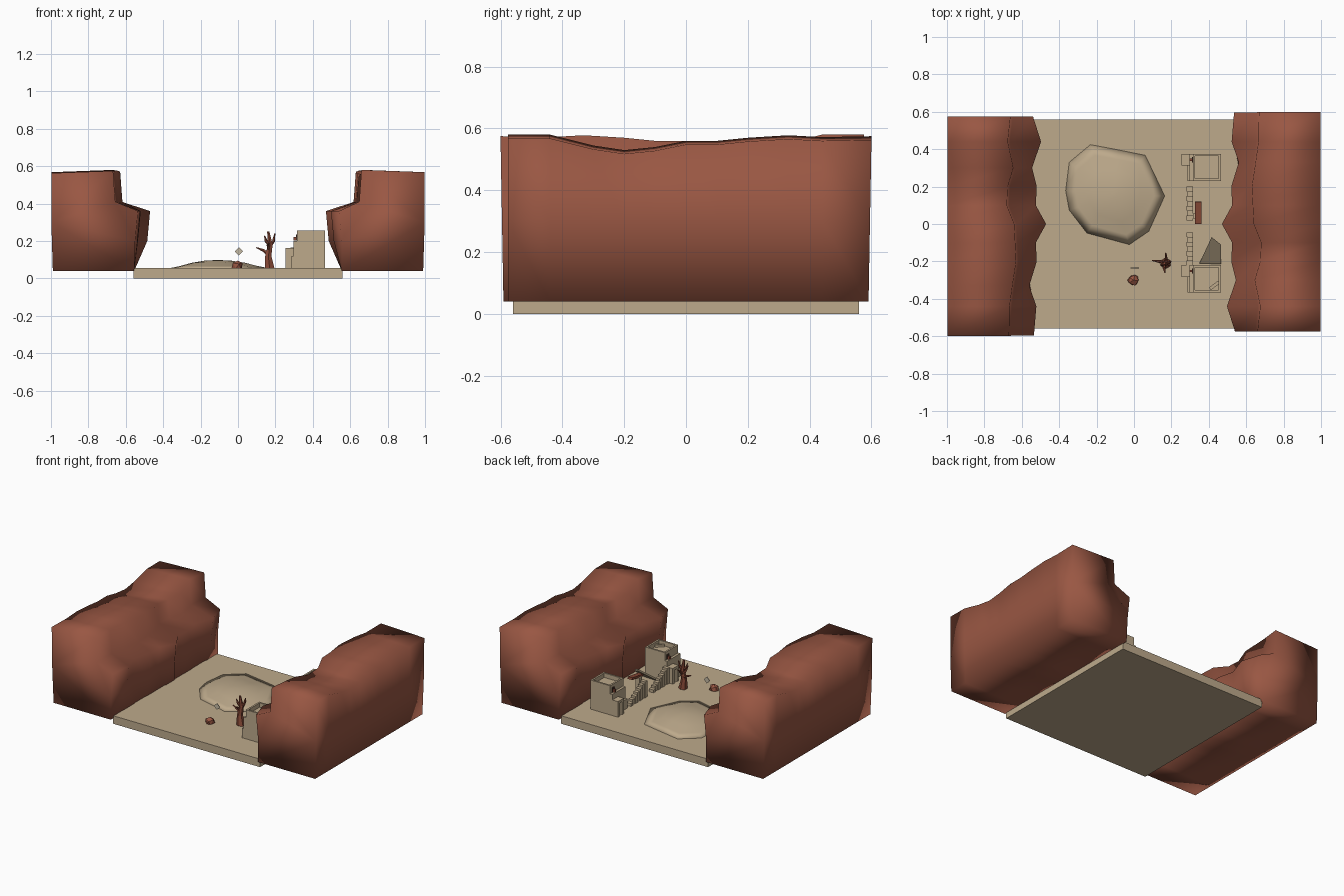
import bpy, bmesh, math, random
from mathutils import Vector, Matrix

random.seed(4)


def mat(name, col):
    m = bpy.data.materials.new(name)
    m.diffuse_color = (*col, 1)
    return m


SAND = mat("sand", (0.51, 0.40, 0.26))
ROCK = mat("red_rock", (0.32, 0.095, 0.056))
WOOD = mat("dead_wood", (0.25, 0.068, 0.038))
PALE = mat("pale_stone", (0.56, 0.49, 0.37))
DARK = mat("dark_opening", (0.06, 0.03, 0.02))


def finish(name, bm, material, smooth=False):
    bmesh.ops.recalc_face_normals(bm, faces=bm.faces)
    me = bpy.data.meshes.new(name)
    bm.to_mesh(me)
    bm.free()
    for p in me.polygons:
        p.use_smooth = smooth
    me.materials.append(material)
    ob = bpy.data.objects.new(name, me)
    bpy.context.collection.objects.link(ob)
    return ob


def add_box(bm, x0, x1, y0, y1, z0, z1, rot=None):
    c = Vector(((x0 + x1) / 2, (y0 + y1) / 2, (z0 + z1) / 2))
    m = Matrix.Translation(c) @ (rot or Matrix()) @ Matrix.Diagonal((x1 - x0, y1 - y0, z1 - z0, 1))
    bmesh.ops.create_cube(bm, size=1, matrix=m)


def boxes(name, material, *specs):
    bm = bmesh.new()
    for s in specs:
        add_box(bm, *s)
    return finish(name, bm, material)


def loft(bm, rings):
    loops = [[bm.verts.new(p) for p in r] for r in rings]
    n = len(loops[0])
    for a, b in zip(loops, loops[1:]):
        for i in range(n):
            j = (i + 1) % n
            bm.faces.new((a[i], a[j], b[j], b[i]))
    bm.faces.new(loops[0])
    bm.faces.new(loops[-1])


# ground slab
boxes("ground_slab", SAND, (-0.56, 0.56, -0.56, 0.56, 0, 0.055))

# canyon cliffs: stations of (y, ledge x, upper step x, top z), second one is turned 180 degrees
STATIONS = [(-0.595, -0.535, -0.668, 0.575), (-0.44, -0.522, -0.665, 0.572), (-0.33, -0.56, -0.65, 0.578),
            (-0.2, -0.52, -0.63, 0.57), (-0.1, -0.525, -0.635, 0.56), (0, -0.47, -0.64, 0.56),
            (0.1, -0.525, -0.68, 0.54), (0.2, -0.52, -0.675, 0.53), (0.3, -0.545, -0.645, 0.545),
            (0.44, -0.497, -0.675, 0.58), (0.575, -0.54, -0.66, 0.58)]
for side, s in (("left", 1), ("right", -1)):
    bm = bmesh.new()
    rings = []
    for y, xl, xs, zt in STATIONS:
        prof = [(-0.99, 0.04), (-0.998, 0.3), (-0.998, zt - 0.012), (xs, zt), (xs + 0.012, 0.41),
                (xl, 0.36), (xl - 0.015, 0.2), (-0.555, 0.04)]
        tilt = 0.015 if y < -0.5 else 0.0
        rings.append([(s * x, s * (y - tilt * (z - 0.04) * 1.2 + tilt * 0.3), z) for x, z in prof])
    loft(bm, rings)
    finish(side + "_cliff", bm, ROCK, True)

# dune: irregular outline scaled up to a soft peak
OUTLINE = [(-0.38, 0.18), (-0.36, 0.34), (-0.24, 0.44), (-0.08, 0.41), (0.07, 0.38), (0.18, 0.15),
           (0.09, -0.05), (-0.02, -0.125), (-0.26, -0.06), (-0.36, 0.07)]
bm = bmesh.new()
loft(bm, [[(-0.11 + (x + 0.11) * k, 0.15 + (y - 0.15) * k, 0.052 + 0.046 * h) for x, y in OUTLINE]
          for k, h in ((1, 0), (0.75, 0.3), (0.5, 0.7), (0.25, 0.94), (0.04, 1))])
finish("sand_dune", bm, SAND, True)

# two identical ruined towers, open at the top, with a doorway buttress
for name, oy in (("back", 0.0), ("front", -0.595)):
    x0, x1, y0, y1, zt, t = 0.315, 0.465, 0.23 + oy, 0.375 + oy, 0.255, 0.012
    boxes(name + "_tower", SAND,
          (x0, x1, y0, y1, 0.05, 0.225),
          (x0, x0 + t, y0, y1, 0.22, zt), (x1 - t, x1, y0, y1, 0.22, zt),
          (x0, x1, y0, y0 + t, 0.22, zt), (x0, x1, y1 - t, y1, 0.22, zt))
    boxes(name + "_tower_buttress", SAND,
          (0.255, 0.317, 0.352 + oy, 0.375 + oy, 0.05, 0.15),
          (0.255, 0.317, 0.312 + oy, 0.33 + oy, 0.05, 0.15),
          (0.255, 0.317, 0.312 + oy, 0.375 + oy, 0.145, 0.162),
          (0.285, 0.317, 0.23 + oy, 0.315 + oy, 0.05, 0.12),
          (0.298, 0.317, 0.23 + oy, 0.375 + oy, 0.05, 0.2))
    boxes(name + "_tower_window", DARK, (0.311, 0.3145, 0.33 + oy, 0.357 + oy, 0.203, 0.235))
    boxes(name + "_tower_beam", WOOD, (0.296, 0.33, 0.338 + oy, 0.35 + oy, 0.203, 0.222))

# stepped broken walls between the towers, rising towards the front
for name, ya, yb in (("back", 0.2, 0.02), ("front", -0.045, -0.22)):
    n = 7
    d = (ya - yb) / n
    bm = bmesh.new()
    for i in range(n):
        w = 0.005 * (i % 2)
        add_box(bm, 0.28 + w, 0.315, ya - (i + 1) * d, ya - i * d, 0.05, 0.075 + 0.015 * i)
    finish(name + "_stepped_wall", bm, SAND)

# fallen plank, fallen masonry
boxes("fallen_plank", WOOD, (0.325, 0.36, 0.0, 0.12, 0.185, 0.2, Matrix.Rotation(0.15, 4, 'X')))
boxes("plank_support", SAND, (0.315, 0.345, 0.03, 0.055, 0.05, 0.185))
boxes("tower_rubble", SAND, (0.4, 0.46, -0.337, -0.32, 0.225, 0.24, Matrix.Rotation(0.66, 4, 'Z')))
bm = bmesh.new()
loft(bm, [[(0.35, -0.21, 0.05 + d), (0.465, -0.215, 0.05 + d), (0.465, -0.11, 0.13 + d), (0.415, -0.07, 0.16 + d)]
          for d in (0, 0.015)])
finish("fallen_wall_slab", bm, SAND)

# dead tree: tapered limbs along short paths
LIMBS = [([(0.17, -0.21, 0.05), (0.162, -0.21, 0.12), (0.172, -0.208, 0.18), (0.162, -0.21, 0.25)],
          (0.03, 0.019, 0.015, 0.007)),
         ([(0.163, -0.21, 0.13), (0.135, -0.2, 0.15), (0.098, -0.195, 0.165)], (0.011, 0.008, 0.003)),
         ([(0.17, -0.209, 0.18), (0.15, -0.215, 0.2), (0.142, -0.22, 0.228)], (0.01, 0.008, 0.003)),
         ([(0.17, -0.209, 0.175), (0.19, -0.205, 0.2), (0.197, -0.2, 0.24)], (0.011, 0.008, 0.003)),
         ([(0.167, -0.21, 0.15), (0.172, -0.18, 0.18), (0.17, -0.155, 0.2)], (0.01, 0.007, 0.003)),
         ([(0.167, -0.21, 0.15), (0.16, -0.235, 0.18), (0.165, -0.26, 0.19)], (0.01, 0.007, 0.003))]
bm = bmesh.new()
for path, radii in LIMBS:
    pts = [Vector(p) for p in path]
    q = (pts[-1] - pts[0]).to_track_quat('Z', 'Y')
    loft(bm, [[p + q @ Vector((r * math.cos(a * math.pi / 3), r * math.sin(a * math.pi / 3), 0)) for a in range(6)]
              for p, r in zip(pts, radii)])
finish("dead_tree", bm, WOOD)

# boulder
bm = bmesh.new()
bmesh.ops.create_icosphere(bm, subdivisions=1, radius=0.032, matrix=Matrix.Translation((-0.005, -0.3, 0.065)))
for v in bm.verts:
    v.co += Vector((random.uniform(-1, 1), random.uniform(-1, 1), random.uniform(-1, 1))) * 0.004
finish("boulder", bm, ROCK)

# floating diamond marker
boxes("diamond_marker", PALE, (-0.011, 0.021, -0.237, -0.233, 0.129, 0.161, Matrix.Rotation(math.pi / 4, 4, 'Y')))
